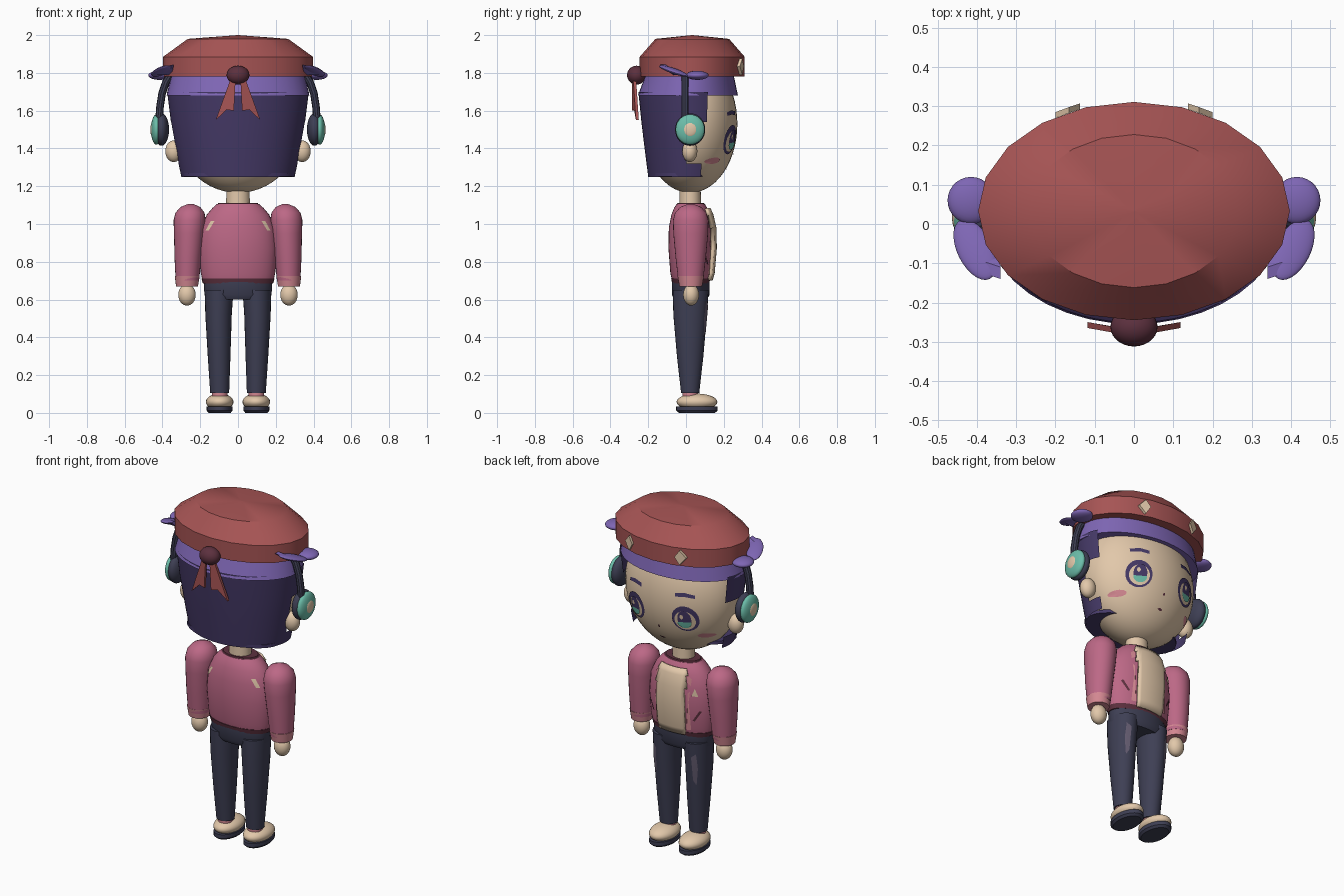
import bpy, bmesh, math
from mathutils import Vector, Matrix
from mathutils.bvhtree import BVHTree

if "Cube" in bpy.data.objects:
    bpy.data.objects.remove(bpy.data.objects["Cube"])


def material(name, rgb):
    lin = [((c / 255 + 0.055) / 1.055) ** 2.4 for c in rgb] + [1]
    m = bpy.data.materials.new(name)
    m.use_nodes = True
    m.diffuse_color = lin
    m.node_tree.nodes["Principled BSDF"].inputs["Base Color"].default_value = lin
    return m


SKIN = material("skin_cream", (226, 200, 170))
RED = material("hat_red", (166, 84, 84))
MAROON = material("dark_maroon", (92, 48, 62))
LILAC = material("lilac", (126, 102, 180))
HAIR = material("hair_purple", (70, 58, 104))
TEAL = material("teal", (108, 190, 170))
PINK = material("jacket_pink", (188, 104, 134))
PALE = material("pale_pink", (212, 136, 146))
NAVY = material("navy", (62, 63, 84))
FADED = material("faded_denim", (98, 90, 110))
made = []


def finish(name, bm, mat, fix=True):
    if fix:
        bmesh.ops.recalc_face_normals(bm, faces=bm.faces)
    me = bpy.data.meshes.new(name)
    bm.to_mesh(me)
    bm.free()
    me.materials.append(mat)
    ob = bpy.data.objects.new(name, me)
    bpy.context.collection.objects.link(ob)
    made.append(ob)
    return ob


def loft(name, rings, mat, n=28, cap=True, keep=None):
    """Skin elliptical rings (cx, cy, z, rx, ry); keep(centre) filters side faces."""
    bm = bmesh.new()
    rows = [[bm.verts.new((cx + rx * math.sin(math.tau * i / n),
                           cy + ry * math.cos(math.tau * i / n), z)) for i in range(n)]
            for cx, cy, z, rx, ry in rings]
    for a, b in zip(rows, rows[1:]):
        for i in range(n):
            bm.faces.new((a[i], a[i - 1], b[i - 1], b[i]))
    if keep:
        drop = [f for f in bm.faces if not keep(f.calc_center_median())]
        bmesh.ops.delete(bm, geom=drop, context='FACES')
        rows = [[v for v in r if v.is_valid] for r in rows]
    if cap:
        bm.faces.new(rows[0])
        bm.faces.new(rows[-1])
    return finish(name, bm, mat)


def ellipsoid(name, loc, radii, mat, rot=None, u=28, v=16):
    bm = bmesh.new()
    bmesh.ops.create_uvsphere(bm, u_segments=u, v_segments=v, radius=1)
    rot = rot.to_matrix().to_4x4() if rot else Matrix()
    bm.transform(Matrix.Translation(loc) @ rot @ Matrix.Diagonal((*radii, 1)))
    return finish(name, bm, mat)


def tube(name, pts, r, mat, n=10):
    """Round tube along a path lying in the xz plane."""
    bm = bmesh.new()
    rows = []
    for i, p in enumerate(pts):
        t = (Vector(pts[min(i + 1, len(pts) - 1)]) - Vector(pts[max(i - 1, 0)])).normalized()
        side = t.cross(Vector((0, 1, 0)))
        rows.append([bm.verts.new(Vector(p) + r * (math.cos(a) * side + math.sin(a) * Vector((0, 1, 0))))
                     for a in (math.tau * k / n for k in range(n))])
    for a, b in zip(rows, rows[1:]):
        for i in range(n):
            bm.faces.new((a[i], a[i - 1], b[i - 1], b[i]))
    bm.faces.new(rows[0])
    bm.faces.new(rows[-1])
    return finish(name, bm, mat)


def plate(name, pts, depth, mat):
    """Solid plate from a 3D outline, thickened along y."""
    bm = bmesh.new()
    f = bm.faces.new([bm.verts.new(p) for p in pts])
    ext = bmesh.ops.extrude_face_region(bm, geom=[f])["geom"]
    bmesh.ops.translate(bm, vec=(0, depth, 0), verts=[e for e in ext if isinstance(e, bmesh.types.BMVert)])
    return finish(name, bm, mat)


def decal(name, target, pts, side, mat, off=0.005):
    """Thin painted patch: an xz outline projected along y on a part."""
    tree = BVHTree.FromPolygons([v.co for v in target.data.vertices],
                                [p.vertices for p in target.data.polygons])
    bm = bmesh.new()

    def drop(x, z):
        hit = tree.ray_cast(Vector((x, side * 2, z)), Vector((0, -side, 0)))
        y = hit[0].y if hit[0] else 0
        return bm.verts.new((x, y + side * off, z))
    mid = drop(sum(p[0] for p in pts) / len(pts), sum(p[1] for p in pts) / len(pts))
    rim = [drop(*p) for p in pts]
    for i in range(len(rim)):
        f = bm.faces.new((mid, rim[i - 1], rim[i]))
        f.normal_update()
        if f.normal.y * side < 0:
            f.normal_flip()
    return finish(name, bm, mat, fix=False)


def oval(cx, cz, rx, rz, a0=0, a1=360, n=20):
    return [(cx + rx * math.cos(math.radians(a0 + (a1 - a0) * i / n)),
             cz + rz * math.sin(math.radians(a0 + (a1 - a0) * i / n))) for i in range(n)]


# Head, hair, headband
CY = 0.022
head = ellipsoid("head", (0, CY, 1.53), (0.34, 0.25, 0.365), SKIN, u=40, v=28)


def hair_covers(c):
    limit = 0.085 if c.z < 1.32 else 0.0 if c.z < 1.54 else 0.11
    return c.y < limit


loft("hair", [(0, CY, 1.25, 0.30, 0.222), (0, CY, 1.32, 0.315, 0.231), (0, CY, 1.43, 0.335, 0.245),
              (0, CY, 1.54, 0.355, 0.258), (0, CY, 1.70, 0.375, 0.274)], HAIR, 72, False, hair_covers)
loft("hair_underside", [(0, -0.03, 1.251, 0.29, 0.165), (0, -0.03, 1.27, 0.29, 0.165)], HAIR)
loft("headband", [(0, 0.01, 1.68, 0.378, 0.265), (0, 0.02, 1.80, 0.352, 0.23)], LILAC, 40)

# Hat
HY = 0.033
hat = loft("hat", [(0, HY, 1.78, 0.397, 0.278), (0, HY, 1.885, 0.397, 0.278),
                   (0, HY, 1.98, 0.266, 0.195), (0, HY, 2.0, 0.004, 0.003)], RED, 20)
ellipsoid("bow_knot", (0, -0.262, 1.788), (0.06, 0.05, 0.05), MAROON)

# Face
decal("nose", head, oval(0, 1.37, 0.006, 0.008), 1, MAROON)
decal("mouth", head, [(-0.02, 1.292), (0, 1.285), (0.02, 1.292), (0, 1.298)], 1, MAROON)

# Neck and torso
loft("neck", [(0, CY, 1.06, 0.064, 0.058), (0, CY, 1.23, 0.06, 0.055)], SKIN)
body = [(0, 0.025, 0.70, 0.188, 0.098), (0, 0.025, 0.74, 0.197, 0.108), (0, 0.025, 0.87, 0.206, 0.118),
        (0, 0.025, 0.98, 0.196, 0.116), (0, 0.025, 1.05, 0.165, 0.102), (0, 0.025, 1.085, 0.135, 0.088),
        (0, 0.025, 1.105, 0.112, 0.075)]
torso = loft("jacket", body, PINK, 36)
loft("jacket_hem", [(0, 0.025, 0.685, 0.186, 0.098), (0, 0.025, 0.712, 0.194, 0.104)], MAROON, 36)
loft("collar", [(0, 0.025, 1.095, 0.112, 0.076), (0, 0.025, 1.112, 0.104, 0.07)], MAROON)
shirt = loft("shirt_front", [(0, 0.03, z, rx * 1.05, ry * 1.13) for _, _, z, rx, ry in body[:-1]], SKIN, 72,
             False, lambda c: c.y > 0 and abs(c.x) < 0.092)
solid = shirt.modifiers.new("thickness", 'SOLIDIFY')
solid.thickness = 0.02

# Pants
loft("pants_waist", [(0, 0.025, 0.60, 0.165, 0.085), (0, 0.025, 0.625, 0.178, 0.1),
                     (0, 0.025, 0.70, 0.181, 0.1)], NAVY)

# Mirrored parts
for s, tag in ((1, "left_"), (-1, "right_")):
    # Eyes, brows, cheeks
    ex = s * 0.16
    decal(tag + "eye_outline", head, oval(ex, 1.447, 0.07, 0.078), 1, HAIR, 0.006)
    decal(tag + "eye_inner", head, oval(ex, 1.438, 0.054, 0.058), 1, SKIN, 0.009)
    decal(tag + "iris", head, oval(ex, 1.447, 0.036, 0.052), 1, HAIR, 0.012)
    decal(tag + "iris_glow", head, oval(ex, 1.427, 0.036, 0.034, 170, 370), 1, TEAL, 0.015)
    decal(tag + "eye_shine", head, oval(ex + 0.012, 1.462, 0.01, 0.014, n=8), 1, SKIN, 0.015)
    decal(tag + "brow", head, [(s * 0.11, 1.575), (s * 0.11, 1.597), (s * 0.16, 1.602), (s * 0.212, 1.59),
                               (s * 0.212, 1.572), (s * 0.16, 1.58)], 1, HAIR)
    decal(tag + "cheek", head, oval(s * 0.235, 1.335, 0.034, 0.017), 1, PALE)
    ellipsoid(tag + "ear", (s * 0.34, 0.02, 1.385), (0.045, 0.04, 0.057), SKIN)

    # Headphones
    ellipsoid(tag + "cup_back", (s * 0.405, 0.022, 1.50), (0.04, 0.08, 0.086), NAVY)
    ellipsoid(tag + "cup", (s * 0.432, 0.022, 1.50), (0.029, 0.077, 0.08), TEAL)
    ellipsoid(tag + "cup_centre", (s * 0.452, 0.022, 1.50), (0.012, 0.038, 0.04), SKIN)
    tube(tag + "headphone_band", [(s * x, -0.005, z) for x, z in
         ((0.418, 1.55), (0.413, 1.62), (0.402, 1.69), (0.382, 1.75), (0.345, 1.81))], 0.02, NAVY)

    # Side bow lobes under the hat
    ellipsoid(tag + "bow_front_lobe", (s * 0.415, 0.06, 1.787), (0.06, 0.06, 0.024), LILAC)
    ellipsoid(tag + "bow_rear_lobe", (s * 0.405, -0.065, 1.81), (0.045, 0.088, 0.014), LILAC,
              Vector((s * 0.07, 0.14, -0.05)).to_track_quat('Y', 'Z'))
    plate(tag + "bow_tip", [(s * 0.34, -0.11, 1.845), (s * 0.40, -0.09, 1.83), (s * 0.43, -0.03, 1.79),
                            (s * 0.35, -0.04, 1.79)], -0.03, LILAC)

    # Ribbon tails and hat studs
    plate(tag + "ribbon_tail", [(s * 0.012, -0.285, 1.78), (s * 0.035, -0.28, 1.78), (s * 0.118, -0.265, 1.55),
                                (s * 0.06, -0.275, 1.605), (s * 0.022, -0.285, 1.60)], 0.015, RED)
    plate(tag + "hat_stud", [(s * 0.165, 0.283, 1.79), (s * 0.20, 0.27, 1.835), (s * 0.165, 0.283, 1.875),
                             (s * 0.138, 0.292, 1.835)], 0.015, SKIN)

    # Jacket details
    decal(tag + "back_stripe", torso, [(s * 0.125, 1.015), (s * 0.145, 1.015), (s * 0.172, 0.965),
                                       (s * 0.155, 0.965)], -1, SKIN)
    decal(tag + "pocket", torso, [(s * 0.125, 0.79), (s * 0.135, 0.785), (s * 0.17, 0.845),
                                  (s * 0.16, 0.85)], 1, MAROON)
    decal(tag + "lapel", torso, [(s * 0.09, 0.73), (s * 0.115, 0.73), (s * 0.108, 0.9), (s * 0.115, 1.03),
                                 (s * 0.09, 1.05)], 1, PALE, 0.006)

    # Arm
    loft(tag + "sleeve", [(s * x, 0.025, z, rx, ry) for x, z, rx, ry in
         ((0.268, 0.70, 0.062, 0.066), (0.265, 0.82, 0.071, 0.08), (0.259, 0.95, 0.08, 0.092),
          (0.256, 1.02, 0.085, 0.094), (0.254, 1.06, 0.077, 0.083), (0.252, 1.09, 0.052, 0.055),
          (0.25, 1.107, 0.012, 0.013))], PINK)
    loft(tag + "cuff", [(s * 0.27, 0.025, 0.67, 0.058, 0.06), (s * 0.269, 0.025, 0.725, 0.066, 0.07)], PALE)
    ellipsoid(tag + "hand", (s * 0.27, 0.027, 0.625), (0.046, 0.042, 0.057), SKIN)

    # Leg and shoe
    leg = loft(tag + "pant_leg", [(s * 0.097, CY, 0.105, 0.05, 0.048), (s * 0.1, CY, 0.30, 0.06, 0.07),
                                  (s * 0.103, CY, 0.52, 0.07, 0.089), (s * 0.1, 0.025, 0.65, 0.076, 0.095)], NAVY)
    decal(tag + "worn_patch", leg, [(s * 0.115, 0.57), (s * 0.14, 0.59), (s * 0.145, 0.50), (s * 0.135, 0.40),
                                    (s * 0.12, 0.43)], 1, FADED)
    loft(tag + "sock", [(s * 0.097, CY, 0.06, 0.04, 0.04), (s * 0.097, CY, 0.115, 0.042, 0.042)], PALE)
    loft(tag + "sole", [(s * 0.097, 0.058, 0.0, 0.058, 0.095), (s * 0.097, 0.058, 0.012, 0.069, 0.11),
                        (s * 0.097, 0.058, 0.034, 0.069, 0.11)], NAVY)
    ellipsoid(tag + "shoe", (s * 0.097, 0.058, 0.058), (0.073, 0.108, 0.044), SKIN)

decal("chest_badge", torso, [(-0.122, 0.935), (-0.155, 0.935), (-0.138, 0.98)], 1, SKIN, 0.008)

# Smooth shading with sharp edges kept
bpy.ops.object.select_all(action='DESELECT')
for ob in made:
    ob.select_set(True)
bpy.context.view_layer.objects.active = made[0]
bpy.ops.object.shade_smooth_by_angle(angle=math.radians(35))
